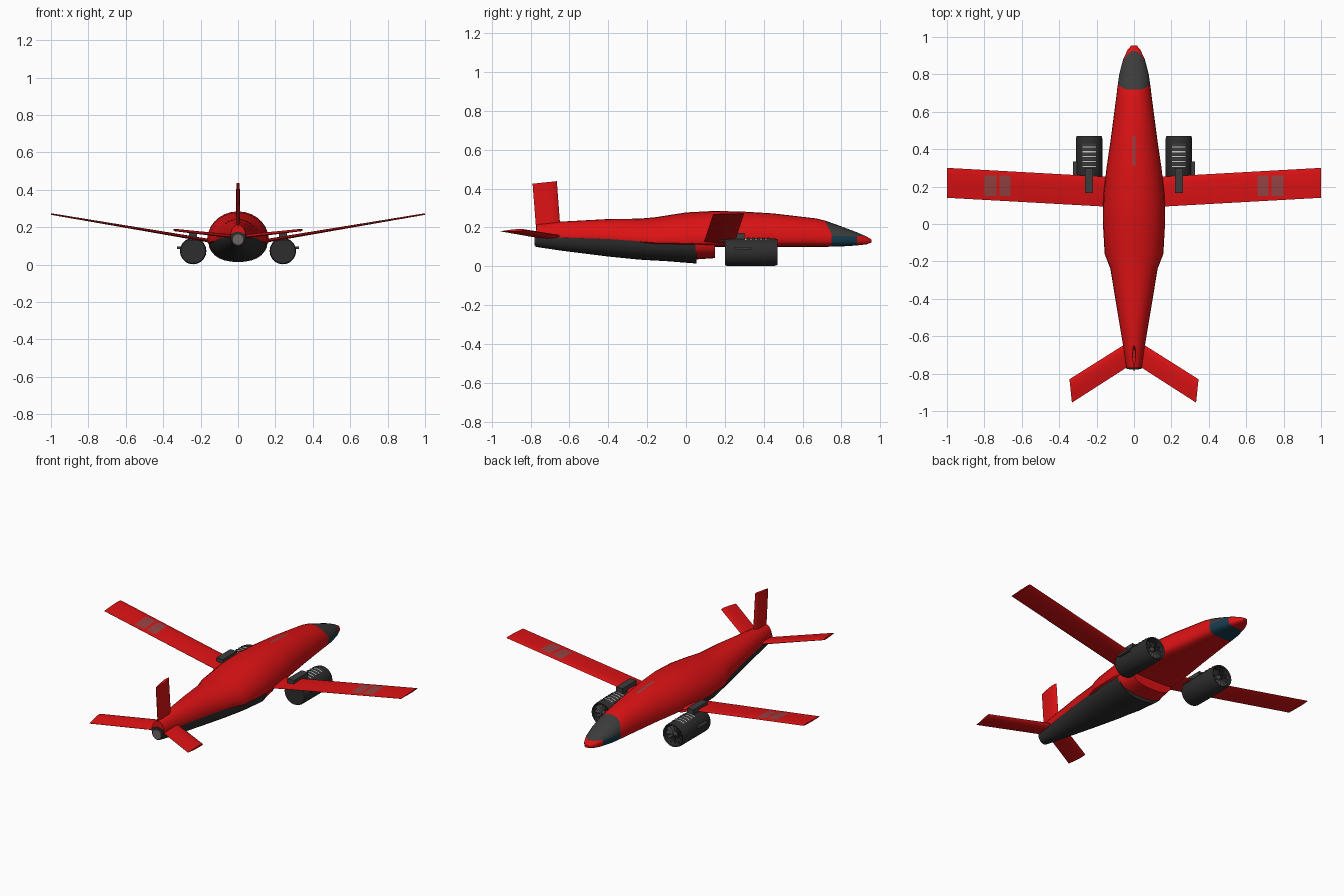
import bpy, bmesh, math
from mathutils import Vector

if "Cube" in bpy.data.objects:
    bpy.data.objects.remove(bpy.data.objects["Cube"])


def material(name, r, g, b):
    m = bpy.data.materials.new(name)
    m.use_nodes = True
    m.diffuse_color = (r, g, b, 1)
    m.node_tree.nodes["Principled BSDF"].inputs["Base Color"].default_value = (r, g, b, 1)
    return m


RED = material("red paint", 0.72, 0.006, 0.007)
DARK = material("dark grey", 0.045, 0.045, 0.045)
BLACK = material("belly black", 0.027, 0.027, 0.027)
TEAL = material("teal glass", 0.008, 0.045, 0.075)
MARK = material("faded marking", 0.3, 0.055, 0.055)
PALE = material("pale metal", 0.6, 0.6, 0.6)
STEEL = material("exhaust grey", 0.16, 0.13, 0.13)


def finish(name, bm, mats, rule=None, angle=35):
    bmesh.ops.recalc_face_normals(bm, faces=bm.faces)
    bm.normal_update()
    if rule:
        for f in bm.faces:
            f.material_index = rule(f.calc_center_median(), f.normal)
    mesh = bpy.data.meshes.new(name)
    bm.to_mesh(mesh)
    bm.free()
    for m in mats:
        mesh.materials.append(m)
    ob = bpy.data.objects.new(name, mesh)
    bpy.context.collection.objects.link(ob)
    bpy.ops.object.select_all(action="DESELECT")
    ob.select_set(True)
    bpy.context.view_layer.objects.active = ob
    bpy.ops.object.shade_smooth_by_angle(angle=math.radians(angle))
    return ob


def cut(bm, co, no, where=lambda c: True):
    faces = [f for f in bm.faces if where(f.calc_center_median())]
    geom = set(faces) | {e for f in faces for e in f.edges} | {v for f in faces for v in f.verts}
    bmesh.ops.bisect_plane(bm, geom=list(geom), plane_co=co, plane_no=no, dist=1e-5)


def skin(rings, caps=True):
    bm = bmesh.new()
    loops = [[bm.verts.new(p) for p in ring] for ring in rings]
    for a, b in zip(loops, loops[1:]):
        for i in range(len(a)):
            j = (i + 1) % len(a)
            bm.faces.new((a[i], a[j], b[j], b[i]))
    if caps:
        bm.faces.new(loops[0])
        bm.faces.new(loops[-1])
    return bm


def hull(stations, low_power=1.0, n=28):
    # station: y, half width, top, widest height, bottom
    rings = []
    for y, w, top, mid, low in stations:
        ring = []
        for i in range(n):
            a = math.tau * i / n
            c, s = math.cos(a), math.sin(a)
            if s >= 0:
                ring.append((w * c, y, mid + (top - mid) * s))
            else:
                ring.append((w * math.copysign(abs(c) ** low_power, c), y,
                             mid - (mid - low) * abs(s) ** low_power))
        rings.append(ring)
    return skin(rings)


def box(name, x, y, z, mat):
    bm = bmesh.new()
    bmesh.ops.create_cube(bm, size=1)
    for v in bm.verts:
        v.co = [lo + (hi - lo) * (t + 0.5) for t, (lo, hi) in zip(v.co, (x, y, z))]
    return finish(name, bm, [mat])


# Fuselage with canopy, nose glazing and dorsal strip
bm = hull([
    (-0.77, 0.04, 0.215, 0.155, 0.14), (-0.64, 0.06, 0.23, 0.153, 0.14),
    (-0.4, 0.1, 0.243, 0.147, 0.13), (-0.24, 0.126, 0.245, 0.135, 0.115),
    (-0.16, 0.157, 0.252, 0.128, 0.11), (0.0, 0.166, 0.277, 0.13, 0.1),
    (0.15, 0.164, 0.285, 0.135, 0.1), (0.3, 0.147, 0.281, 0.14, 0.1),
    (0.45, 0.125, 0.272, 0.145, 0.1), (0.67, 0.096, 0.246, 0.15, 0.1),
    (0.72, 0.09, 0.234, 0.15, 0.1), (0.8, 0.079, 0.205, 0.147, 0.102),
    (0.88, 0.058, 0.175, 0.142, 0.107), (0.93, 0.035, 0.153, 0.135, 0.113),
    (0.955, 0.014, 0.138, 0.131, 0.122)], 0.6)
nose = lambda c: c.y > 0.7
slope = Vector((0, 1, 0.5))
rear = Vector((0, 0.715, 0.235))
cut(bm, (0, 0, 0.155), (0, 0, 1), nose)
cut(bm, rear, slope, nose)
cut(bm, (0, 0.75, 0), (0, 1, 0), nose)
strip = lambda c: 0.28 < c.y < 0.5 and c.z > 0.2
for y in (0.31, 0.47):
    cut(bm, (0, y, 0), (0, 1, 0), lambda c: 0.28 < c.y < 0.7)
for x in (-0.009, 0.009):
    cut(bm, (x, 0, 0), (1, 0, 0), strip)


def fuselage_rule(c, n):
    if c.z > 0.155 and c.y > 0.7 and (c - rear).dot(slope) > 0:
        return 1
    if 0.75 < c.y < 0.88 and c.z < 0.155:
        return 2
    if 0.31 < c.y < 0.47 and abs(c.x) < 0.009 and c.z > 0.2:
        return 3
    return 0


finish("fuselage", bm, [RED, DARK, TEAL, MARK], fuselage_rule)

# Dark belly, its red front lip and the tail exhaust
belly = hull([
    (-0.775, 0.039, 0.175, 0.155, 0.1), (-0.64, 0.059, 0.16, 0.152, 0.08),
    (-0.4, 0.099, 0.15, 0.146, 0.05), (-0.24, 0.125, 0.14, 0.134, 0.034),
    (-0.1, 0.15, 0.13, 0.124, 0.026), (0.055, 0.156, 0.13, 0.12, 0.014)], 0.9)
finish("belly", belly, [BLACK])
finish("belly_lip", hull([(0.05, 0.158, 0.13, 0.12, 0.035),
                          (0.15, 0.14, 0.13, 0.12, 0.042)], 0.8), [RED])
finish("tail_exhaust", hull([(-0.779, 0.028, 0.162, 0.135, 0.108),
                             (-0.76, 0.028, 0.162, 0.135, 0.108)]), [STEEL])

# Aerofoil panels: leading and trailing points at root and tip
FOIL = [(0, 0), (0.06, 0.6), (0.25, 1), (0.55, 0.8), (1, 0.08)]


def panel(root, tip, thick, axis):
    rings = []
    for (lead, trail), th in zip((root, tip), thick):
        lead, trail = Vector(lead), Vector(trail)
        pts = [(t, h) for t, h in FOIL] + [(t, -h) for t, h in FOIL[:0:-1]]
        rings.append([lead.lerp(trail, t) + Vector(axis) * h * th / 2 for t, h in pts])
    return skin(rings)


def flip(s, *pts):
    return [(s * x, y, z) for x, y, z in pts]


finish("tail_fin", panel([(0, -0.645, 0.17), (0, -0.77, 0.17)],
                         [(0, -0.665, 0.438), (0, -0.79, 0.425)], (0.024, 0.018), (1, 0, 0)), [RED])


def wing_rule(c, n):
    x = abs(c.x)
    marked = 0.66 < x < 0.72 or 0.735 < x < 0.8
    return int(marked and 0.15 < c.y < 0.26 and n.z > 0)


def ring(x, z, y, r, n=20):
    return [(x + r * math.sin(math.tau * i / n), y, z + r * math.cos(math.tau * i / n))
            for i in range(n)]


for s, side in ((1, "left"), (-1, "right")):
    # Main wing with faded markings on top
    bm = panel(flip(s, (0.1, 0.25, 0.12), (0.1, 0.09, 0.117)),
               flip(s, (1, 0.3, 0.272), (1, 0.14, 0.268)), (0.02, 0.008), (0, 0, 1))
    for x in (0.66, 0.72, 0.735, 0.8):
        cut(bm, (s * x, 0, 0), (1, 0, 0))
    for y in (0.15, 0.26):
        cut(bm, (0, y, 0), (0, 1, 0), lambda c: 0.66 < abs(c.x) < 0.8)
    finish(side + "_wing", bm, [RED, MARK], wing_rule)

    # Swept tailplane
    bm = panel(flip(s, (0.02, -0.625, 0.152), (0.02, -0.755, 0.145)),
               flip(s, (0.345, -0.83, 0.188), (0.332, -0.955, 0.18)), (0.02, 0.012), (0, 0, 1))
    finish(side + "_tailplane", bm, [RED])

    # Engine: hollow nacelle, hub, fan blades
    ex, ez = s * 0.24, 0.073
    profile = [(0.2, 0.066), (0.21, 0.071), (0.455, 0.071), (0.47, 0.067), (0.465, 0.06), (0.43, 0.058)]
    finish(side + "_engine", skin([ring(ex, ez, y, r) for y, r in profile]), [BLACK])
    hub = [(0.42, 0.02), (0.445, 0.018), (0.462, 0.005)]
    finish(side + "_engine_hub", skin([ring(ex, ez, y, r) for y, r in hub]), [DARK])
    bm = bmesh.new()
    for k in range(12):
        a = math.tau * k / 12
        out = Vector((math.sin(a), 0, math.cos(a)))
        across = Vector((math.cos(a), 0, -math.sin(a)))
        base = Vector((ex, 0.445, ez))
        corners = [(0.012, -0.004), (0.06, -0.008), (0.06, 0.008), (0.012, 0.004)]
        bm.faces.new([bm.verts.new(base + out * r + across * w + Vector((0, w, 0)))
                      for r, w in corners])
    finish(side + "_fan_blades", bm, [DARK])

    # Pale vents and dark ribs over the engine top
    for kind, mat, start, wide, r in (("vents", PALE, 0.305, 0.006, 0.0725),
                                      ("ribs", DARK, 0.315, 0.012, 0.0745)):
        bm = bmesh.new()
        for k in range(5):
            y = start + k * 0.026
            arc = [math.radians(d) for d in range(-30, 31, 10)]
            rows = [[bm.verts.new((ex + r * math.sin(a), y + w, ez + r * math.cos(a)))
                     for a in arc] for w in (0, wide)]
            for i in range(len(arc) - 1):
                bm.faces.new((rows[0][i], rows[0][i + 1], rows[1][i + 1], rows[1][i]))
        finish(side + "_engine_" + kind, bm, [mat])

    # Pylon and outer side stub
    box(side + "_pylon", (ex - 0.022, ex + 0.022), (0.165, 0.3), (0.13, 0.172), DARK)
    stub = sorted((s * 0.3, s * 0.325))
    box(side + "_engine_stub", stub, (0.25, 0.335), (0.085, 0.098), DARK)
